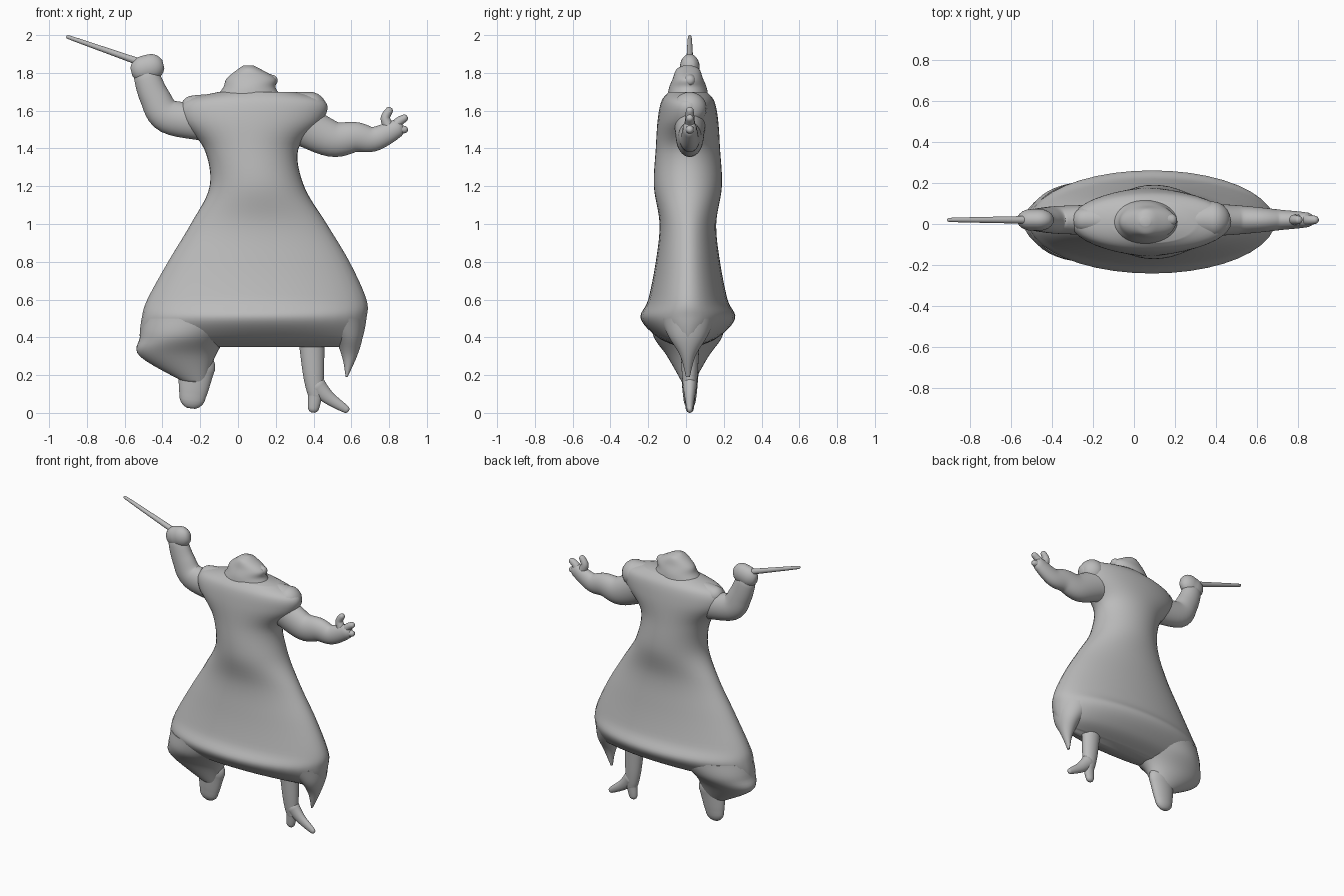
import bpy
import bmesh
import math
from mathutils import Vector

cube = bpy.data.objects.get("Cube")
if cube:
    bpy.data.objects.remove(cube, do_unlink=True)

GREY = (.5, .5, .5, 1)
clay = bpy.data.materials.new("clay_grey")
clay.use_nodes = True
clay.diffuse_color = GREY
clay.node_tree.nodes["Principled BSDF"].inputs["Base Color"].default_value = GREY

SIDES = 40
STEPS = 6
CAP_STEPS = 5


def smooth_rows(rows):
    """Interpolate rows of numbers with a smooth curve through every row."""
    rows = [Vector(row) for row in rows]
    last = len(rows) - 1
    result = []
    for index in range(last):
        start, end = rows[index], rows[index + 1]
        start_slope = (end - rows[max(index - 1, 0)]) / 2
        end_slope = (rows[min(index + 2, last)] - start) / 2
        for step in range(STEPS):
            t = step / STEPS
            ease = t * t * (3 - 2 * t)
            result.append(start.lerp(end, ease)
                          + start_slope * t * (1 - t) ** 2
                          - end_slope * t * t * (1 - t))
    return result + [rows[last]]


def skin(name, rings):
    """Bridge elliptical rings given as (centre, side vector, depth)."""
    bm = bmesh.new()
    loops = []
    for centre, side, depth in rings:
        loop = []
        for corner in range(SIDES):
            angle = math.tau * corner / SIDES
            offset = side * math.cos(angle) + Vector((0, depth * math.sin(angle), 0))
            loop.append(bm.verts.new(centre + offset))
        loops.append(loop)
    for low, high in zip(loops, loops[1:]):
        for corner in range(SIDES):
            following = (corner + 1) % SIDES
            bm.faces.new((low[corner], low[following], high[following], high[corner]))
    bm.faces.new(loops[0])
    bm.faces.new(loops[-1])
    bmesh.ops.recalc_face_normals(bm, faces=bm.faces)
    mesh = bpy.data.meshes.new(name)
    bm.to_mesh(mesh)
    bm.free()
    mesh.materials.append(clay)
    part = bpy.data.objects.new(name, mesh)
    bpy.context.collection.objects.link(part)
    bpy.ops.object.select_all(action="DESELECT")
    part.select_set(True)
    bpy.context.view_layer.objects.active = part
    bpy.ops.object.shade_smooth_by_angle(angle=math.radians(60))


def stack(name, rows):
    """Upright form from rows of height, right edge, left edge and half depth."""
    rings = []
    for height, right, left, depth in smooth_rows(rows):
        centre = Vector(((right + left) / 2, .01, height))
        rings.append((centre, Vector(((left - right) / 2, 0, 0)), depth))
    skin(name, rings)


def limb(name, points, start_radius, end_radius, flatness=.75):
    """Tapered limb with round ends along points of x and z."""
    path = [Vector((x, .02, z)) for x, z in smooth_rows(points)]
    last = len(path) - 1
    rings = []

    def add_ring(index, swing):
        # A swing away from zero moves the ring along the round end cap
        ahead, behind = path[min(index + 1, last)], path[max(index - 1, 0)]
        along = (ahead - behind).normalized()
        radius = start_radius + (end_radius - start_radius) * index / last
        width = radius * math.cos(swing)
        centre = path[index] + along * radius * math.sin(swing)
        rings.append((centre, Vector((along.z, 0, -along.x)) * width, width * flatness))

    swings = [math.pi / 2 * step / CAP_STEPS for step in range(1, CAP_STEPS)]
    for swing in reversed(swings):
        add_ring(0, -swing)
    for index in range(len(path)):
        add_ring(index, 0)
    for swing in swings:
        add_ring(last, swing)
    skin(name, rings)


# Coat: flared skirt, narrow waist, chest and shoulders
stack("coat", [
    (.35, -.5, .63, .05), (.4, -.52, .66, .16), (.5, -.51, .68, .25),
    (.6, -.48, .68, .21), (.8, -.37, .59, .17), (1, -.25, .47, .15),
    (1.2, -.15, .35, .18), (1.4, -.18, .32, .17), (1.55, -.3, .45, .16),
    (1.65, -.28, .46, .14), (1.7, -.1, .3, .1)])

# Skirt corners hanging below the hem
stack("right_skirt_corner", [
    (.16, -.28, -.17, .03), (.3, -.52, -.12, .11),
    (.4, -.52, -.05, .18), (.5, -.5, .1, .2)])
stack("left_skirt_corner", [
    (.19, .57, .58, .01), (.3, .55, .63, .04),
    (.4, .5, .66, .1), (.5, .36, .67, .15)])

# Right foot and left booted leg
limb("right_foot", [(-.24, .09), (-.22, .24)], .07, .1, .5)
limb("left_leg", [(.41, .1), (.4, .2), (.39, .38)], .04, .07)
limb("left_boot_heel", [(.4, .03), (.41, .1)], .03, .04)
limb("left_boot_toe", [(.42, .14), (.48, .08), (.57, .02)], .05, .02)

# Head under a brimmed hat, and the padded shoulders beside it
stack("head", [
    (1.66, -.13, .24, .11), (1.72, -.08, .2, .1),
    (1.77, -.06, .2, .08), (1.82, 0, .12, .06), (1.84, .03, .08, .02)])
limb("hat_brim", [(.1, 1.76), (.18, 1.76)], .05, .03, 1)
limb("left_shoulder", [(.27, 1.63), (.38, 1.61)], .07, .09, 1)
limb("right_shoulder", [(-.24, 1.62), (-.13, 1.62)], .06, .07, 1)

# Raised right arm with a thin blade
limb("right_arm", [(-.18, 1.54), (-.37, 1.57), (-.44, 1.67), (-.48, 1.77)], .1, .07)
limb("right_hand", [(-.5, 1.82), (-.46, 1.83)], .07, .07)
limb("blade", [(-.5, 1.85), (-.9, 1.99)], .02, .01, 1)

# Outstretched left arm with open fingers
limb("left_arm", [(.35, 1.52), (.5, 1.45), (.62, 1.46), (.72, 1.45), (.83, 1.5)],
     .11, .05)
limb("left_thumb", [(.8, 1.51), (.78, 1.56), (.8, 1.6)], .03, .02, 1)
limb("left_upper_finger", [(.83, 1.51), (.85, 1.54), (.88, 1.56)], .03, .02, 1)
limb("left_lower_finger", [(.83, 1.5), (.88, 1.5)], .03, .02, 1)
